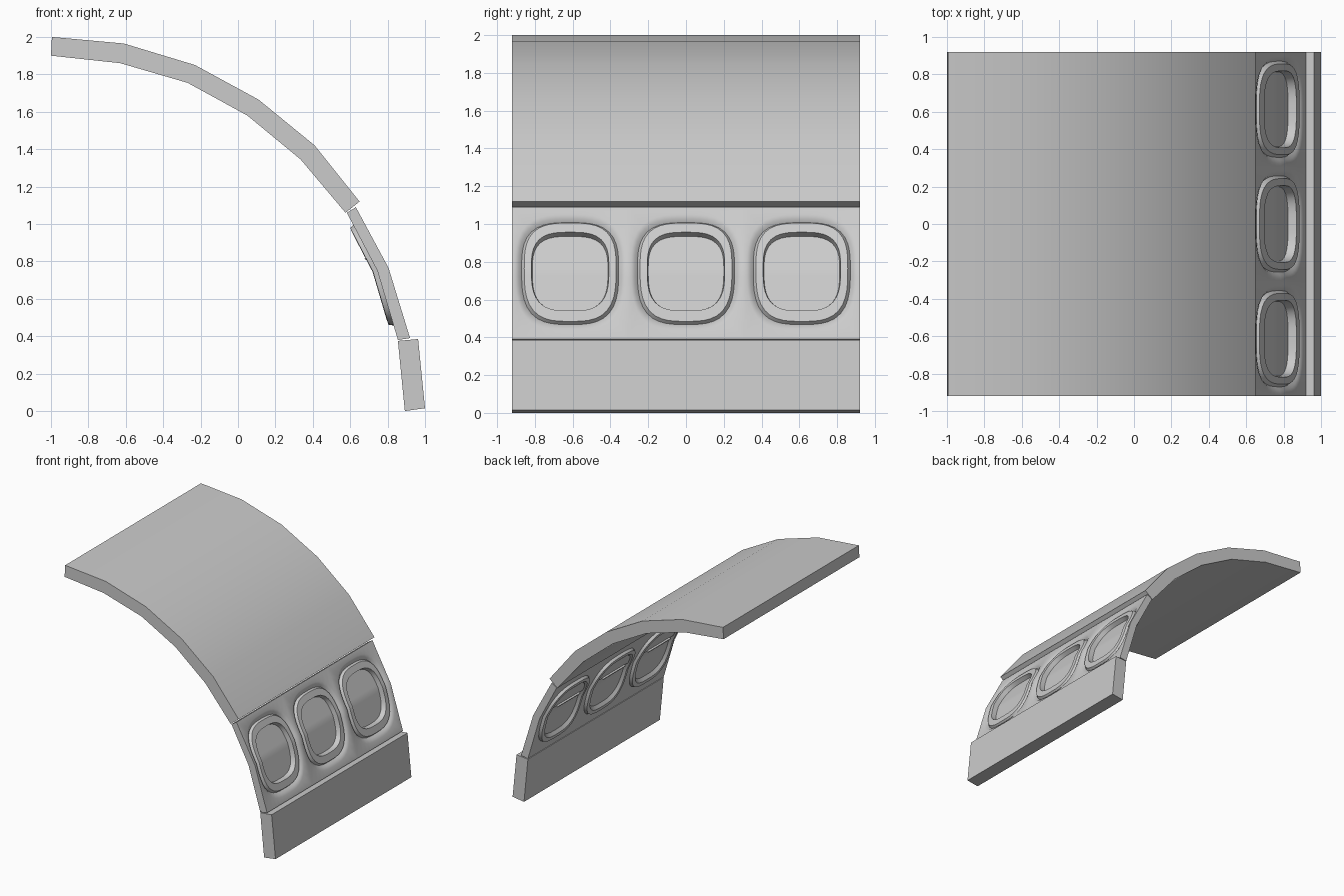
import bpy, bmesh, math

if "Cube" in bpy.data.objects:
    bpy.data.objects.remove(bpy.data.objects["Cube"])

HALF = 0.92           # half depth of the cabin section
PITCH = 2 * HALF / 3  # window spacing
N = 48                # points round each window


def finish(name, bm, angle=30):
    bmesh.ops.remove_doubles(bm, verts=bm.verts, dist=0.0002)
    bmesh.ops.recalc_face_normals(bm, faces=bm.faces)
    me = bpy.data.meshes.new(name)
    bm.to_mesh(me)
    bm.free()
    ob = bpy.data.objects.new(name, me)
    bpy.context.collection.objects.link(ob)
    bpy.ops.object.select_all(action='DESELECT')
    ob.select_set(True)
    bpy.context.view_layer.objects.active = ob
    bpy.ops.object.shade_smooth_by_angle(angle=math.radians(angle))
    return ob


def curved_panel(name, outer, inner):
    """Closed strip between two x/z polylines, extruded along y."""
    bm = bmesh.new()
    rows = [[[bm.verts.new((x, y, z)) for x, z in line] for line in (outer, inner)]
            for y in (-HALF, HALF)]
    (fo, fi), (bo, bi) = rows
    for i in range(len(outer) - 1):
        for a, b in ((fo, fi), (bo, bi), (fo, bo), (fi, bi)):
            bm.faces.new((a[i], a[i + 1], b[i + 1], b[i]))
    for i in (0, -1):
        bm.faces.new((fo[i], fi[i], bi[i], bo[i]))
    return finish(name, bm)


# Roof and lower wall
curved_panel("ceiling_panel",
             [(-0.995, 2), (-.61, 1.965), (-.23, 1.85), (.11, 1.665), (.41, 1.42), (.65, 1.12)],
             [(-1, 1.9), (-.63, 1.86), (-.27, 1.755), (.05, 1.58), (.335, 1.345), (.575, 1.06)])
curved_panel("lower_wall", [(.963, .385), (1, .015)], [(.855, .375), (.892, 0)])

# Window wall: u runs bottom (-1) to top (1), k runs outside (0) to inside (1)
OUT = [(.92, .39), (.805, .765), (.63, 1.09)]
INN = [(.855, .38), (.745, .75), (.582, 1.06)]


def along(line, u):
    (x0, z0), (x1, z1) = line[1], line[2 if u > 0 else 0]
    t = abs(u)
    return x0 + (x1 - x0) * t, z0 + (z1 - z0) * t


def place(u, y, k):
    (xo, zo), (xi, zi) = along(OUT, u), along(INN, u)
    return xo + (xi - xo) * k, y, zo + (zi - zo) * k


def loop(bm, cy, hy, hu, k, square=False):
    """Rounded-square loop on the wall surface, or a rectangle for the cell edge."""
    verts = []
    for i in range(N):
        a = 2 * math.pi * i / N
        c, s = math.cos(a), math.sin(a)
        n = 3.1
        r = max(abs(c), abs(s)) if square else (abs(c)**n + abs(s)**n)**(1 / n)
        verts.append(bm.verts.new(place(hu * c / r, cy + hy * s / r, k)))
    return verts


def skin(bm, loops):
    """Bridge successive loops and close the last with rows of faces (the pane)."""
    for a, b in zip(loops, loops[1:]):
        for i in range(N):
            j = (i + 1) % N
            bm.faces.new((a[i], a[j], b[j], b[i]))
    p = loops[-1]
    for i in range(N // 2):
        ids = dict.fromkeys((i, i + 1, N - i - 1, (N - i) % N))
        bm.faces.new([p[q] for q in ids])


OUTSIDE = [(.29, .88, 0), (.272, .82, .15), (.257, .78, .42),
           (.243, .745, .08), (.205, .595, .08), (.2, .575, .75)]
INSIDE = [(.262, .79, 1), (.256, .77, 1.38), (.225, .68, 1.42), (.208, .61, 1.05)]

bm = bmesh.new()
for w in (-1, 0, 1):
    cy = w * PITCH
    sides = []
    for k, rings in ((0, OUTSIDE), (1, INSIDE)):
        loops = [loop(bm, cy, PITCH / 2, 1, k, True)]
        loops += [loop(bm, cy, *ring) for ring in rings]
        skin(bm, loops)
        sides.append(loops[0])
    # rim faces, left out where two window cells meet
    o, n = sides
    for i in range(N):
        j = (i + 1) % N
        joint = any(abs(o[i].co.y - y) < 1e-4 and abs(o[j].co.y - y) < 1e-4
                    for y in (-PITCH / 2, PITCH / 2))
        if not joint:
            bm.faces.new((o[i], o[j], n[j], n[i]))
finish("window_wall", bm, 35)


# Part-lowered blinds with a small pull lip on the cabin side
def block(bm, rows, cy, k0, k1):
    """Solid slab over (u, half width) rows between two depths."""
    grid = [[bm.verts.new(place(u, cy + s * h, k))
             for s, k in ((-1, k0), (1, k0), (1, k1), (-1, k1))] for u, h in rows]
    for a, b in zip(grid, grid[1:]):
        for i in range(4):
            j = (i + 1) % 4
            bm.faces.new((a[i], a[j], b[j], b[i]))
    bm.faces.new(grid[0])
    bm.faces.new(grid[-1])


for w, label in ((-1, "front"), (0, "middle"), (1, "rear")):
    bm = bmesh.new()
    rows = []
    for i in range(9):
        u = .22 + .39 * i / 8
        rows.append((u, .21 * max(.25, 1 - (u / .62)**3.1)**(1 / 3.1)))
    block(bm, rows, w * PITCH, .95, 1.25)
    block(bm, [(.21, .15), (.245, .15)], w * PITCH, 1.0, 1.5)
    finish("blind_" + label, bm)
